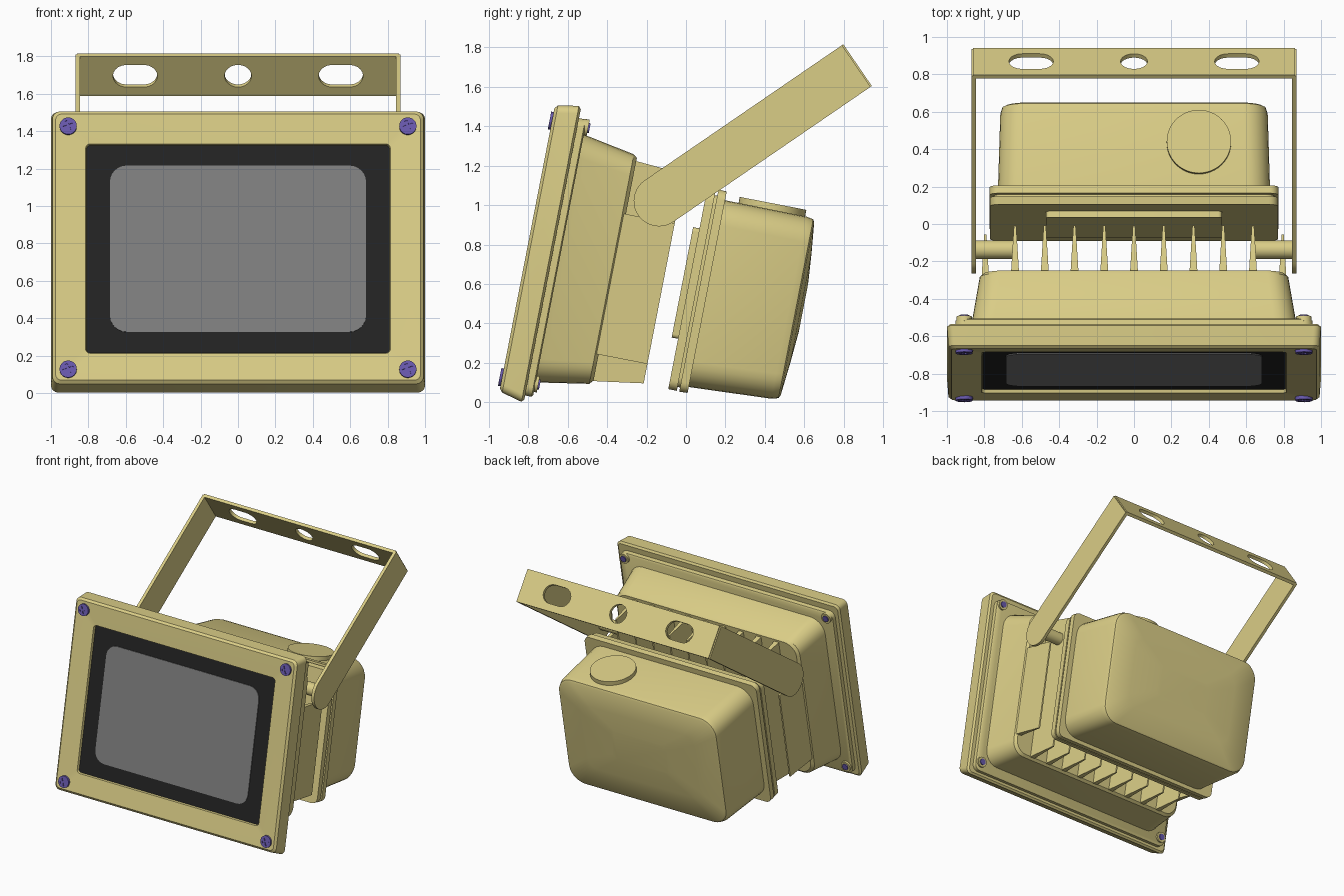
import bpy, bmesh
from math import sin, cos, pi, radians
from mathutils import Matrix, Vector

if "Cube" in bpy.data.objects:
    bpy.data.objects.remove(bpy.data.objects["Cube"], do_unlink=True)


def material(name, rgb):
    m = bpy.data.materials.new(name)
    m.use_nodes = True
    m.diffuse_color = (*rgb, 1)
    m.node_tree.nodes["Principled BSDF"].inputs["Base Color"].default_value = (*rgb, 1)
    return m


YELLOW = material("pale_yellow", (0.70, 0.61, 0.24))
BLACK = material("black_border", (0.017, 0.017, 0.017))
GREY = material("grey_lens", (0.21, 0.21, 0.21))
PURPLE = material("purple_screw", (0.14, 0.10, 0.42))

# Lamp space: x across, y towards the back, z up the tilted front
TILT = Matrix.Translation((0, -0.945, 0.06)) @ Matrix.Rotation(radians(-11), 4, 'X')
MID = 0.72


def finish(name, bm, mats, matrix):
    bmesh.ops.remove_doubles(bm, verts=bm.verts, dist=0.0003)
    bmesh.ops.recalc_face_normals(bm, faces=bm.faces)
    bm.transform(matrix)
    me = bpy.data.meshes.new(name)
    bm.to_mesh(me)
    bm.free()
    for m in mats:
        me.materials.append(m)
    ob = bpy.data.objects.new(name, me)
    bpy.context.collection.objects.link(ob)
    bpy.ops.object.select_all(action='DESELECT')
    ob.select_set(True)
    bpy.context.view_layer.objects.active = ob
    bpy.ops.object.shade_smooth_by_angle(angle=radians(32))
    return ob


def arc(cx, cy, r, a0, a1, n):
    return [(cx + r * cos(radians(a0 + (a1 - a0) * i / n)),
             cy + r * sin(radians(a0 + (a1 - a0) * i / n))) for i in range(n + 1)]


def rounded(hx, z0, z1, r, n=6):
    if r == 0:
        return [(hx, z0), (hx, z1), (-hx, z1), (-hx, z0)]
    pts = []
    for sx, cz, a in ((1, z1 - r, 0), (-1, z1 - r, 90), (-1, z0 + r, 180), (1, z0 + r, 270)):
        pts += arc(sx * (hx - r), cz, r, a, a + 90, n)
    return pts


def loft(name, sections, mats=(YELLOW,), cx=0):
    """Sections are (depth, half width, bottom, top, corner radius)."""
    bm = bmesh.new()
    rings = [[bm.verts.new((cx + x, d, z)) for x, z in rounded(hx, z0, z1, r)]
             for d, hx, z0, z1, r in sections]
    for a, b in zip(rings, rings[1:]):
        for i in range(len(a)):
            j = (i + 1) % len(a)
            bm.faces.new((a[i], a[j], b[j], b[i]))
    bm.faces.new(rings[0])
    bm.faces.new(rings[-1]).material_index = len(mats) - 1
    return finish(name, bm, mats, TILT)


def cylinder(name, r, depth, centre, axis, mat=YELLOW, r2=None, seg=32):
    bm = bmesh.new()
    bmesh.ops.create_cone(bm, cap_ends=True, segments=seg, radius1=r, radius2=r2 or r, depth=depth)
    turn = Vector((0, 0, 1)).rotation_difference(Vector(axis)).to_matrix().to_4x4()
    return finish(name, bm, (mat,), TILT @ Matrix.Translation(centre) @ turn)


def plate(name, loops, thick, matrix, mat=YELLOW):
    """Flat plate: first loop is the outline, the others are holes."""
    cu = bpy.data.curves.new(name + "_outline", 'CURVE')
    cu.dimensions = '2D'
    cu.fill_mode = 'BOTH'
    cu.extrude = thick / 2
    for loop in loops:
        s = cu.splines.new('POLY')
        s.points.add(len(loop) - 1)
        for p, (x, y) in zip(s.points, loop):
            p.co = (x, y, 0, 1)
        s.use_cyclic_u = True
    tmp = bpy.data.objects.new(name + "_tmp", cu)
    bpy.context.collection.objects.link(tmp)
    deps = bpy.context.evaluated_depsgraph_get()
    me = bpy.data.meshes.new_from_object(tmp.evaluated_get(deps))
    bm = bmesh.new()
    bm.from_mesh(me)
    for f in bm.faces:
        f.material_index = 0
    bpy.data.objects.remove(tmp, do_unlink=True)
    bpy.data.meshes.remove(me)
    return finish(name, bm, (mat,), matrix)


# Front frame with recessed black glass, and the lens plate on it
loft("front_frame", [
    (0.132, 0.985, -0.02, 1.478, 0.03), (0.12, 1.0, -0.035, 1.493, 0.04),
    (0.015, 0.992, -0.008, 1.475, 0.04), (0.0, 0.975, 0.01, 1.458, 0.03),
    (0.012, 0.815, 0.158, 1.298, 0.025), (0.03, 0.81, 0.163, 1.293, 0.02)], (YELLOW, BLACK))
loft("lens", [(0.031, 0.685, 0.277, 1.183, 0.09), (0.024, 0.685, 0.277, 1.183, 0.09)], (GREY,))

# Rear lip and tapered housing
loft("frame_lip", [(0.12, 0.955, 0.0, 1.432, 0.05), (0.165, 0.955, 0.0, 1.432, 0.05),
                   (0.172, 0.945, 0.01, 1.422, 0.05)])
loft("housing", [(0.16, 0.875, 0.075, 1.355, 0.12), (0.2, 0.865, 0.08, 1.35, 0.12),
                 (0.44, 0.825, 0.12, 1.305, 0.11), (0.458, 0.805, 0.14, 1.29, 0.1)])

# Cooling fins, the outer pair shorter
for i in range(-5, 6):
    z0, z1 = (0.275, 1.0) if abs(i) == 5 else (0.175, 1.255)
    grow = 0 if abs(i) == 5 else 0.02
    loft("cooling_fin", [(0.44, 0.022, z0 - 2 * grow, z1 + grow, 0),
                         (0.71, 0.006, z0, z1, 0)], cx=0.159 * i)

# Corner screws with cross slots, and their rear bosses
k, m = 0.007, 0.03
cross = [(k, k), (m, k), (m, -k), (k, -k), (k, -m), (-k, -m),
         (-k, -k), (-m, -k), (-m, k), (-k, k), (-k, m), (k, m)]
face_front = Matrix.Rotation(radians(90), 4, 'X')
for x in (-0.908, 0.908):
    for z in (0.068, 1.392):
        cylinder("screw_shaft", 0.025, 0.19, (x, 0.1, z), (0, 1, 0), PURPLE, seg=16)
        cylinder("screw_base", 0.046, 0.02, (x, 0.005, z), (0, 1, 0), PURPLE)
        plate("screw_head", [arc(0, 0, 0.046, 0, 345, 23), cross], 0.009,
              TILT @ Matrix.Translation((x, -0.008, z)) @ face_front
              @ Matrix.Rotation(radians(20), 4, 'Z'), PURPLE)
        cylinder("screw_boss", 0.042, 0.03, (x, 0.172, z), (0, 1, 0), seg=20)

# Rear driver box: raised pad, cover plate, seal, flange and bulged case
loft("cover_pad", [(0.845, 0.47, 0.43, 1.0, 0.02), (0.805, 0.47, 0.43, 1.0, 0.02)])
loft("cover_plate", [(0.838, 0.77, 0.17, 1.19, 0.05), (0.882, 0.77, 0.17, 1.2, 0.05)])
loft("seal", [(0.875, 0.75, 0.19, 1.18, 0.05), (0.9, 0.75, 0.19, 1.18, 0.05)])
loft("case_flange", [(0.895, 0.772, 0.168, 1.212, 0.05), (0.938, 0.772, 0.17, 1.21, 0.05)])
loft("driver_case", [
    (0.93, 0.728, 0.2, 1.165, 0.13), (1.36, 0.715, 0.222, 1.162, 0.13),
    (1.395, 0.705, 0.232, 1.155, 0.13), (1.403, 0.69, 0.245, 1.14, 0.12),
    (1.42, 0.5, 0.42, 0.98, 0.08), (1.432, 0.25, 0.58, 0.83, 0.04)])
cylinder("round_cap", 0.172, 0.035, (0.347, 1.18, 1.178), (0, 0, 1), seg=48)

# Swinging bracket: two arms and a slotted crossbar
ANGLE, LENGTH, HALF, THICK = radians(34.4), 1.22, 0.128, 0.025
pivot = Vector((0, -0.137, 1.02))
along = Vector((0, cos(ANGLE), sin(ANGLE)))
across = Vector((0, -sin(ANGLE), cos(ANGLE)))
side = Vector((1, 0, 0))


def frame(a, b, c, origin):
    m4 = Matrix((a, b, c)).transposed().to_4x4()
    m4.translation = origin
    return m4


arm = arc(0, 0, HALF, 90, 270, 20) + [(LENGTH - 0.008, -HALF), (LENGTH - 0.008, HALF)]
for s in (-1, 1):
    plate("bracket_arm", [arm], THICK, frame(along, across, side, pivot + side * s * 0.857))
    cylinder("pivot_boss", 0.05, 0.22, (s * 0.745, 0.61, 1.097), (1, 0, 0))


def slot(cx, r, reach):
    return arc(cx + reach, 0, r, -90, 90, 10) + arc(cx - reach, 0, r, 90, 270, 10)


bar = [(0.86, -HALF), (0.86, HALF), (-0.86, HALF), (-0.86, -HALF)]
holes = [slot(-0.55, 0.072, 0.047), arc(0, 0, 0.072, 0, 345, 23), slot(0.55, 0.072, 0.047)]
plate("bracket_crossbar", [bar] + holes, THICK,
      frame(side, across, -along, pivot + along * (LENGTH - THICK / 2)))
